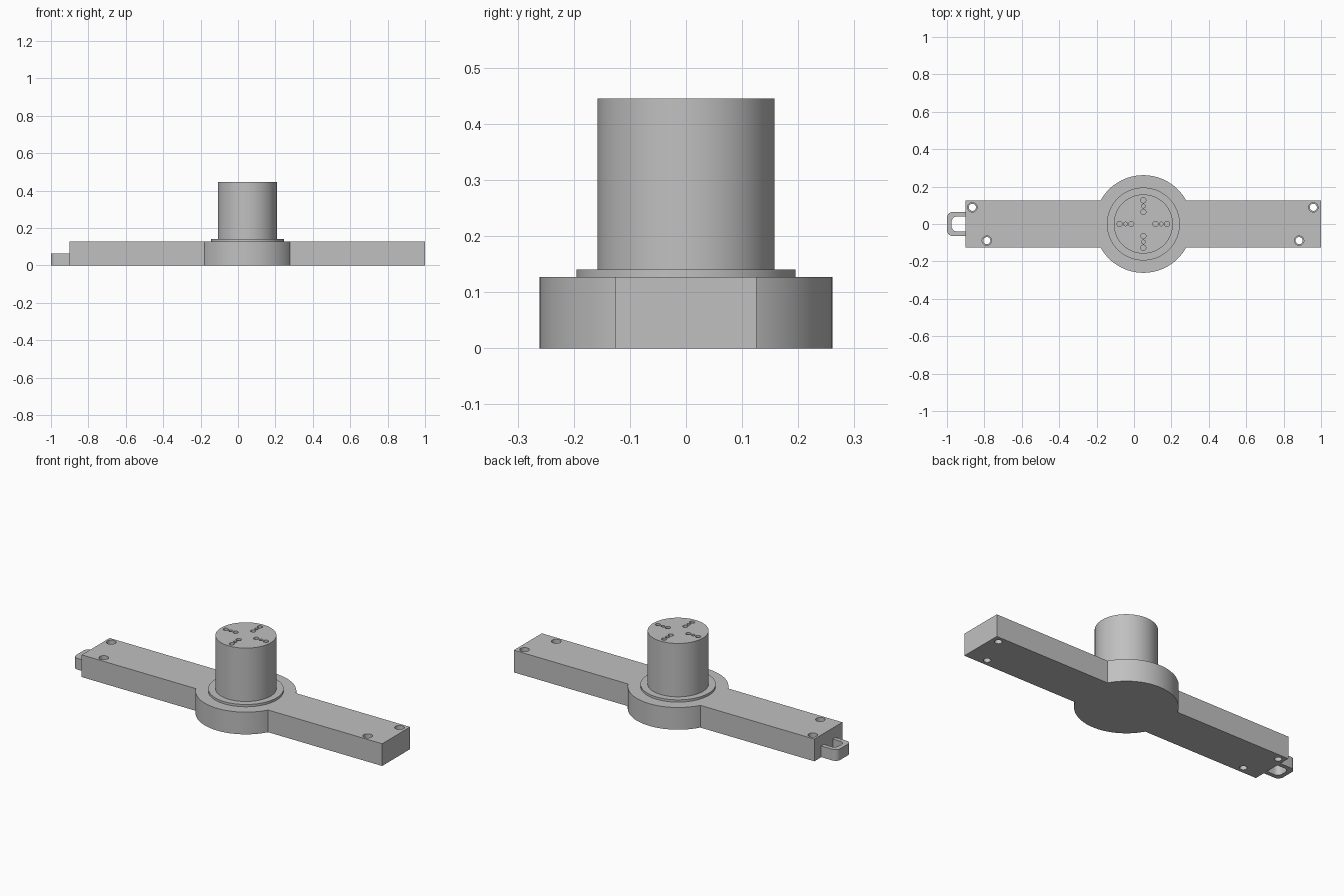
import bpy
import bmesh
from math import cos, sin, pi
from mathutils import Vector

if "Cube" in bpy.data.objects:
    bpy.data.objects.remove(bpy.data.objects["Cube"])

HUB_X = 0.05
BAR_TOP = 0.127
POST_TOP = 0.445

grey = bpy.data.materials.new("machined grey")
grey.use_nodes = True
grey.diffuse_color = (0.53, 0.53, 0.53, 1)
grey.node_tree.nodes["Principled BSDF"].inputs["Base Color"].default_value = grey.diffuse_color


def prism(name, outline, z0, z1):
    """Extrude a flat outline between two heights."""
    bm = bmesh.new()
    face = bm.faces.new([bm.verts.new((x, y, z0)) for x, y in outline])
    top = bmesh.ops.extrude_face_region(bm, geom=[face])["geom"]
    verts = [v for v in top if isinstance(v, bmesh.types.BMVert)]
    bmesh.ops.translate(bm, verts=verts, vec=Vector((0, 0, z1 - z0)))
    bmesh.ops.recalc_face_normals(bm, faces=bm.faces)
    mesh = bpy.data.meshes.new(name)
    bm.to_mesh(mesh)
    bm.free()
    mesh.materials.append(grey)
    obj = bpy.data.objects.new(name, mesh)
    bpy.context.collection.objects.link(obj)
    return obj


def arc(x, y, r, a0, a1, steps):
    return [(x + r * cos(a0 + (a1 - a0) * i / steps),
             y + r * sin(a0 + (a1 - a0) * i / steps)) for i in range(steps + 1)]


def cylinder(name, x, y, r, z0, z1, sides=32):
    return prism(name, arc(x, y, r, 0, 2 * pi, sides)[:-1], z0, z1)


def boolean(target, tool, operation):
    mod = target.modifiers.new(operation.lower(), "BOOLEAN")
    mod.operation = operation
    mod.solver = "EXACT"
    mod.object = tool
    bpy.context.view_layer.objects.active = target
    bpy.ops.object.modifier_apply(modifier=mod.name)
    bpy.data.objects.remove(tool)


# Base: long bar merged with the round hub
base = prism("base_bar", [(-0.9, -0.126), (1, -0.126), (1, 0.126), (-0.9, 0.126)], 0, BAR_TOP)
boolean(base, cylinder("hub", HUB_X, 0, 0.261, 0, BAR_TOP, 96), "UNION")

# Counterbored mounting holes near the bar ends
for x, y in [(-0.864, 0.089), (-0.787, -0.089), (0.959, 0.089), (0.883, -0.089)]:
    boolean(base, cylinder("bolt_hole", x, y, 0.019, -0.05, 0.2), "DIFFERENCE")
    boolean(base, cylinder("counterbore", x, y, 0.025, 0.064, 0.2), "DIFFERENCE")

# Collar and post on the hub
collar = cylinder("collar", HUB_X, 0, 0.195, BAR_TOP, 0.14, 96)
post = cylinder("post", HUB_X, 0, 0.158, 0.14, POST_TOP, 96)

# Four rows of small blind holes in the top of the post
for quarter in range(4):
    a = quarter * pi / 2
    for dist, r in [(0.065, 0.014), (0.096, 0.01), (0.127, 0.014)]:
        hole = cylinder("pin_hole", HUB_X + dist * cos(a), dist * sin(a), r,
                        POST_TOP - 0.06, POST_TOP + 0.05, 24)
        boolean(post, hole, "DIFFERENCE")

# Cable loop: rounded U-shaped bracket on the right end
outer = ([(-0.9, 0.064)] + arc(-0.97, 0.034, 0.03, pi / 2, pi, 8)
         + arc(-0.97, -0.034, 0.03, pi, 1.5 * pi, 8) + [(-0.9, -0.064)])
inner = ([(-0.9, -0.04)] + arc(-0.947, -0.012, 0.028, 1.5 * pi, pi, 8)
         + arc(-0.947, 0.012, 0.028, pi, pi / 2, 8) + [(-0.9, 0.04)])
loop = prism("end_loop", outer + inner, 0, 0.064)

# Smooth round walls, crisp edges
bpy.ops.object.select_all(action="DESELECT")
for obj in (base, collar, post, loop):
    obj.select_set(True)
bpy.context.view_layer.objects.active = base
bpy.ops.object.shade_smooth_by_angle(angle=pi / 6)
